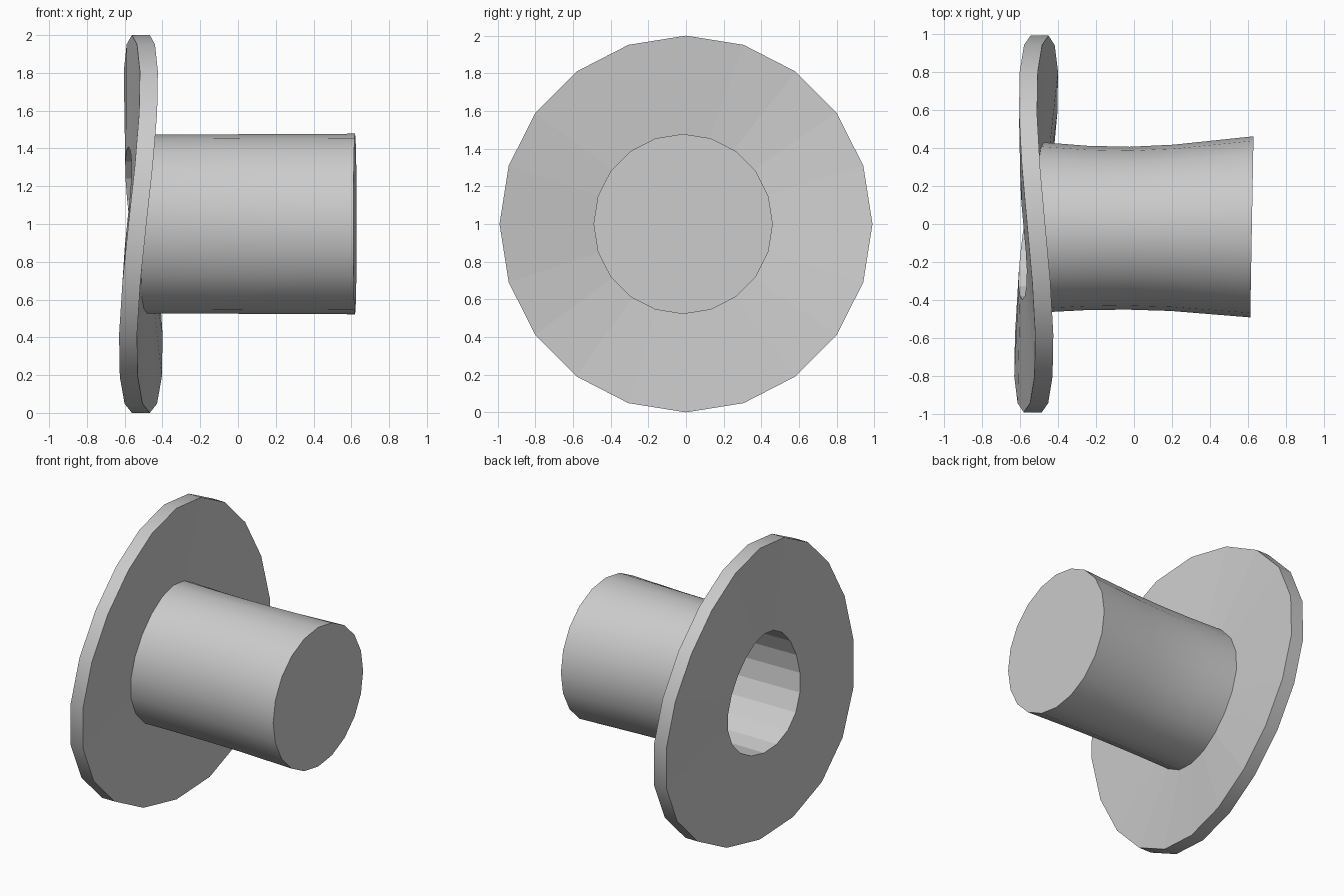
import bpy, bmesh
from math import sin, cos, tau

if "Cube" in bpy.data.objects:
    bpy.data.objects.remove(bpy.data.objects["Cube"])

SIDES = 20
TILT = 0.018


def add_ring(bm, x, warp, cy, ry, rz):
    """20-sided ring about the x axis; warp bends it into a saddle."""
    verts = []
    for i in range(SIDES):
        a = tau * i / SIDES
        y = cy + ry * cos(a)
        verts.append(bm.verts.new((x - warp * sin(2 * a) + TILT * y, y, 1 + rz * sin(a))))
    return verts


def bridge(bm, r1, r2, smooth):
    for i in range(SIDES):
        j = (i + 1) % SIDES
        bm.faces.new((r1[i], r1[j], r2[j], r2[i])).smooth = smooth


# Closed profile: x, saddle amount, y centre, y radius, z radius, smooth band
inner_crown = [
    (0.54, 0.0, -0.015, 0.405, 0.405, False),
    (0.0, 0.0, -0.02, 0.365, 0.405, False),
]
brim = [
    (-0.58, 0.022, -0.018, 0.38, 0.408, False),
    (-0.562, 0.056, 0.0, 0.99, 1.0, False),
    (-0.467, 0.056, 0.0, 0.99, 1.0, True),
    (-0.48, 0.026, -0.018, 0.447, 0.473, False),
]
outer_crown = [
    (-0.25, 0.008, -0.021, 0.432, 0.474, True),
    (-0.03, 0.0, -0.022, 0.428, 0.475, True),
    (0.2, 0.0, -0.02, 0.437, 0.476, True),
    (0.62, 0.0, -0.015, 0.476, 0.478, True),
]

bm = bmesh.new()
profile = inner_crown + brim + outer_crown
rings = [add_ring(bm, *p[:5]) for p in profile]
for k in range(1, len(rings)):
    bridge(bm, rings[k - 1], rings[k], profile[k][5])
# Crown ends, inside and outside
bm.faces.new(rings[0])
bm.faces.new(rings[-1])
bmesh.ops.recalc_face_normals(bm, faces=bm.faces[:])
# Sharp borders between smooth bands and flat faces
for e in bm.edges:
    if len(e.link_faces) == 2 and e.calc_face_angle() > 0.6:
        e.smooth = False

mesh = bpy.data.meshes.new("tall_hat")
bm.to_mesh(mesh)
bm.free()
hat = bpy.data.objects.new("tall_hat", mesh)
bpy.context.collection.objects.link(hat)
